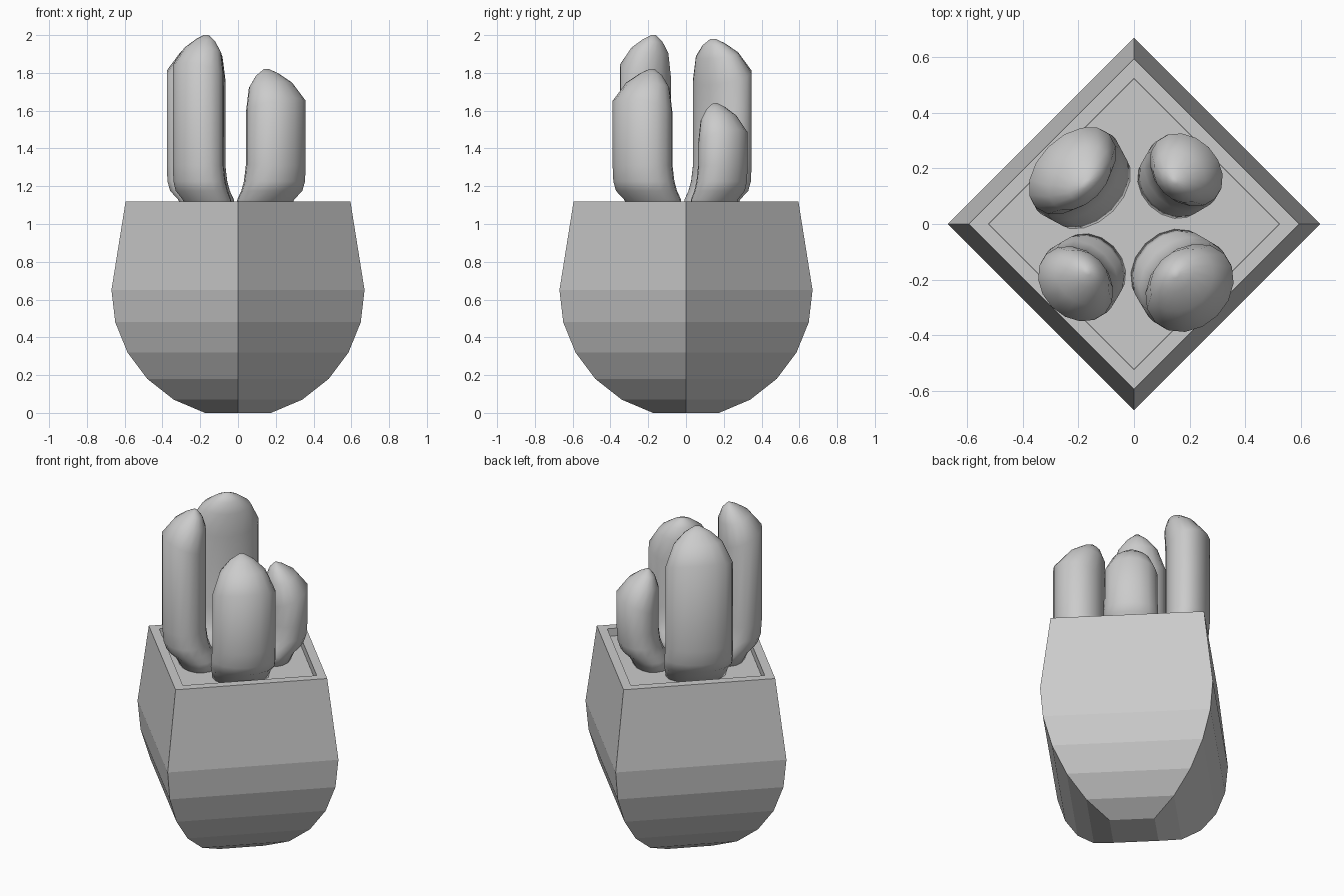
import bpy, bmesh
from math import sin, cos, pi, sqrt
from mathutils import Vector

if "Cube" in bpy.data.objects:
    bpy.data.objects.remove(bpy.data.objects["Cube"])


def loft(name, rings, smooth):
    """Skin a list of closed rings and cap both ends."""
    bm = bmesh.new()
    loops = [[bm.verts.new(p) for p in ring] for ring in rings]
    n = len(loops[0])
    for a, b in zip(loops, loops[1:]):
        for i in range(n):
            j = (i + 1) % n
            bm.faces.new((a[i], a[j], b[j], b[i]))
    bm.faces.new(loops[0][::-1])
    bm.faces.new(loops[-1])
    bmesh.ops.recalc_face_normals(bm, faces=bm.faces)
    for f in bm.faces:
        f.smooth = smooth
    mesh = bpy.data.meshes.new(name)
    bm.to_mesh(mesh)
    bm.free()
    obj = bpy.data.objects.new(name, mesh)
    bpy.context.collection.objects.link(obj)
    return obj


def diamond(r, z):
    return [(r * cos(i * pi / 2), r * sin(i * pi / 2), z) for i in range(4)]


# Four-sided bowl-shaped pot with a recessed rim
pot_profile = [(0.175, 0), (0.34, 0.07), (0.48, 0.18), (0.585, 0.32),
               (0.65, 0.48), (0.67, 0.65), (0.595, 1.12), (0.525, 1.12),
               (0.525, 1.05)]
loft("pot", [diamond(r, z) for r, z in pot_profile], False)

# Soil slab inside the rim
loft("soil", [diamond(0.523, 1.04), diamond(0.523, 1.075)], False)

# Cactus rings: (height, shift away from the centre, scale, tilt)
BASE = [(1.06, -0.105, 0.88, 0), (1.13, -0.075, 0.95, 0), (1.175, -0.03, 1.02, 0),
        (1.225, -0.01, 1.02, 0), (1.31, 0, 1, 0)]
# Crown heights are measured down from the tip
CROWN = [(0.20, 0, 1, 0.045), (0.085, -0.04, 0.72, 0.02),
         (0.03, -0.065, 0.38, 0.01), (0, -0.07, 0.09, 0)]


def cactus(name, x, y, wide, deep, top):
    out = Vector((x, y, 0)).normalized()
    # snap to the pot diagonal
    out = Vector((1 if x > 0 else -1, 1 if y > 0 else -1, 0)) / sqrt(2)
    side = Vector((-out.y, out.x, 0))
    size = sqrt((wide ** 2 + deep ** 2) / 2) / 0.16
    spec = BASE + [(top - d * (0.6 + 0.4 * size), s, k, t) for d, s, k, t in CROWN]
    rings = []
    for z, shift, k, tilt in spec:
        c = Vector((x, y, z)) + out * shift * size
        rings.append([c + out * (deep * k * cos(a)) + side * (wide * k * sin(a))
                      + Vector((0, 0, tilt * cos(a)))
                      for a in (i * 2 * pi / 16 for i in range(16))])
    loft(name, rings, True)


cactus("cactus_back_left", -0.222, 0.192, 0.187, 0.122, 1.98)
cactus("cactus_front_left", -0.21, -0.215, 0.15, 0.12, 2.0)
cactus("cactus_front_right", 0.20, -0.23, 0.175, 0.142, 1.82)
cactus("cactus_back_right", 0.188, 0.195, 0.147, 0.115, 1.64)
